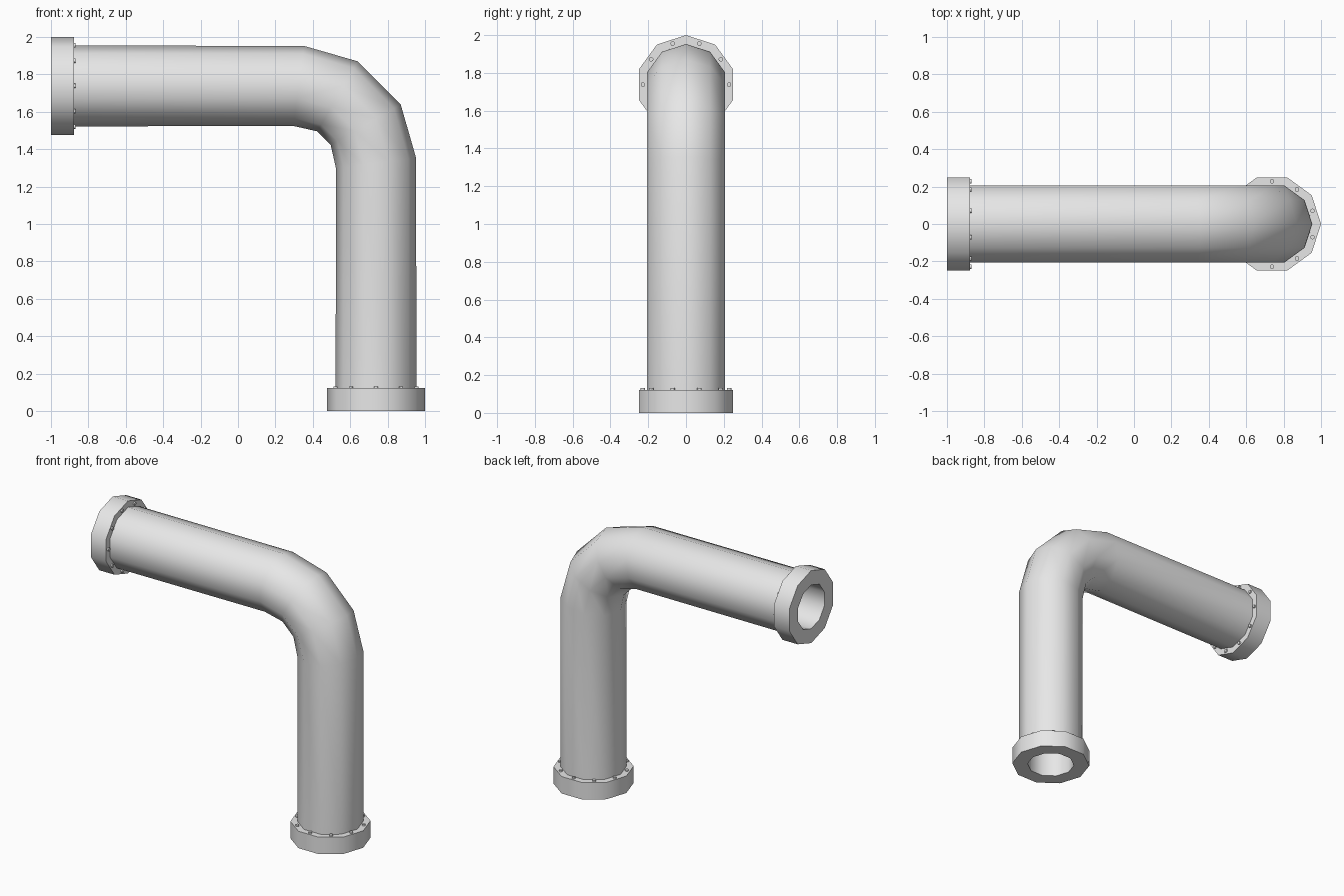
import bpy
import bmesh
from math import radians, sin, cos, tau
from mathutils import Matrix, Vector

cube = bpy.data.objects.get("Cube")
if cube:
    bpy.data.objects.remove(cube, do_unlink=True)

SIDES = 10
PIPE_R, BORE_R, FLANGE_R, BOLT_R = 0.216, 0.158, 0.262, 0.228
AXIS = 0.738             # x of the upright run
TOP = 1.738              # z of the level run
RIM = 0.122              # flange thickness
BEND_X, BEND_Z, BEND_R = 0.325, 1.325, 0.413

grey = bpy.data.materials.new("Plain grey metal")
grey.use_nodes = True
colour = (0.8, 0.8, 0.8, 1)
grey.diffuse_color = colour
grey.node_tree.nodes["Principled BSDF"].inputs["Base Color"].default_value = colour


def around(centre, tilt, radius, angle):
    """Point on a circle whose outward direction leans from +z towards +x."""
    out = Vector((sin(tilt), 0, cos(tilt)))
    return centre + radius * (cos(angle) * out + sin(angle) * Vector((0, 1, 0)))


def finish(name, bm):
    bmesh.ops.recalc_face_normals(bm, faces=bm.faces)
    mesh = bpy.data.meshes.new(name)
    bm.to_mesh(mesh)
    bm.free()
    mesh.materials.append(grey)
    obj = bpy.data.objects.new(name, mesh)
    bpy.context.collection.objects.link(obj)
    bpy.ops.object.select_all(action="DESELECT")
    obj.select_set(True)
    bpy.context.view_layer.objects.active = obj
    bpy.ops.object.shade_smooth_by_angle(angle=radians(40))
    return obj


def hollow(name, stations, outer, inner):
    """Thick-walled tube through (centre, tilt) stations."""
    bm = bmesh.new()
    loop = [(c, t, outer) for c, t in stations]
    loop += [(c, t, inner) for c, t in reversed(stations)]
    rings = [[bm.verts.new(around(c, t, r, tau * i / SIDES)) for i in range(SIDES)]
             for c, t, r in loop]
    for k, a in enumerate(rings):
        b = rings[(k + 1) % len(rings)]
        for i in range(SIDES):
            j = (i + 1) % SIDES
            bm.faces.new((a[i], a[j], b[j], b[i]))
    return finish(name, bm)


def bolts(name, centre, tilt, direction):
    """Ring of small studs centred over the flange's flat sides."""
    bm = bmesh.new()
    turn = direction.to_track_quat("Z", "Y").to_matrix().to_4x4()
    for i in range(SIDES):
        spot = around(centre, tilt, BOLT_R, tau * (i + 0.5) / SIDES)
        bmesh.ops.create_cone(bm, cap_ends=True, segments=10, radius1=0.012,
                              radius2=0.012, depth=0.02,
                              matrix=Matrix.Translation(spot) @ turn)
    return finish(name, bm)


level, upright = 0.0, radians(90)
side_face = Vector((-1 + RIM, 0, TOP))
base_face = Vector((AXIS, 0, RIM))

# Pipe with a three-segment elbow
path = [(side_face, level)]
for step in range(4):
    a = radians(30 * step)
    centre = Vector((BEND_X + BEND_R * sin(a), 0, BEND_Z + BEND_R * cos(a)))
    path.append((centre, radians((7.5, 30, 60, 82.5)[step])))
path.append((base_face, upright))
hollow("pipe", path, PIPE_R, BORE_R)

# End flanges
hollow("side_flange", [(Vector((-1, 0, TOP)), level), (side_face, level)], FLANGE_R, BORE_R)
hollow("base_flange", [(base_face, upright), (Vector((AXIS, 0, 0)), upright)], FLANGE_R, BORE_R)

# Flange bolts
bolts("side_flange_bolts", side_face, level, Vector((1, 0, 0)))
bolts("base_flange_bolts", base_face, upright, Vector((0, 0, 1)))
